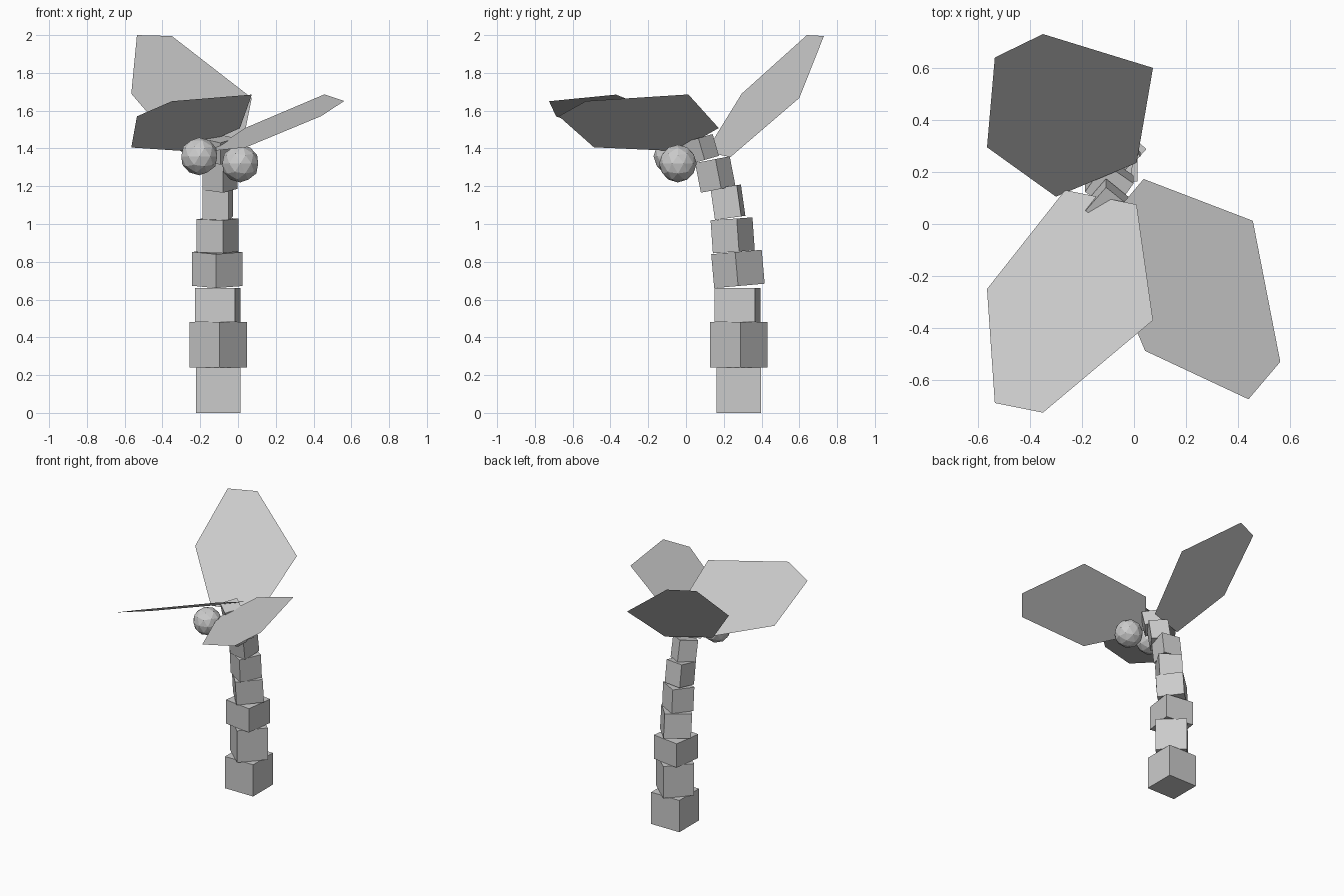
import bpy
from math import radians
from mathutils import Matrix, Vector

if "Cube" in bpy.data.objects:
    bpy.data.objects.remove(bpy.data.objects["Cube"])


def add_mesh(name, verts, faces):
    mesh = bpy.data.meshes.new(name)
    mesh.from_pydata(verts, [], faces)
    mesh.update()
    obj = bpy.data.objects.new(name, mesh)
    bpy.context.collection.objects.link(obj)
    return obj


# Trunk: twisted blocks (centre, width, height, lean, spin) curving to the front
blocks = [
    ((-0.105, 0.28, 0.12), 0.235, 0.24, 0, 0),
    ((-0.105, 0.28, 0.36), 0.216, 0.24, 0, -42),
    ((-0.107, 0.273, 0.57), 0.214, 0.18, 0, -8),
    ((-0.110, 0.275, 0.762), 0.190, 0.18, 5, -48),
    ((-0.108, 0.247, 0.940), 0.162, 0.175, 4, -31),
    ((-0.108, 0.222, 1.115), 0.142, 0.167, 8, -9),
    ((-0.095, 0.155, 1.262), 0.134, 0.160, 11, -35),
    ((-0.100, 0.075, 1.395), 0.122, 0.120, 16, -40),
]
for i, (pos, width, height, lean, spin) in enumerate(blocks):
    bpy.ops.mesh.primitive_cube_add(size=1)
    block = bpy.context.object
    block.name = f"trunk_block_{i + 1}"
    block.matrix_world = (Matrix.Translation(pos)
                          @ Matrix.Rotation(radians(lean), 4, 'X')
                          @ Matrix.Rotation(radians(spin), 4, 'Z')
                          @ Matrix.Diagonal((width, width, height, 1)))

# Coconuts: two low-poly balls under the leaves
for i, pos in enumerate([(-0.205, -0.072, 1.358), (0.012, -0.043, 1.32)]):
    bpy.ops.mesh.primitive_ico_sphere_add(subdivisions=2, radius=0.1, location=pos)
    bpy.context.object.name = f"coconut_{i + 1}"

# Leaves: flat six-sided sheets; the right one is the front one turned
back_leaf = [(-0.535, 0.64, 2.0), (-0.35, 0.73, 1.995), (0.073, 0.60, 1.667),
             (0.01, 0.235, 1.354), (-0.30, 0.105, 1.382), (-0.565, 0.295, 1.69)]
front_leaf = [(-0.535, -0.688, 1.57), (-0.35, -0.725, 1.65), (0.073, -0.37, 1.685),
              (0.01, 0.075, 1.507), (-0.265, 0.13, 1.385), (-0.565, -0.25, 1.405)]
turn = Matrix.Rotation(radians(61), 4, 'Z')
pivot = Vector(front_leaf[3])
shift = Vector((0.037, 0.173, 1.508))
right_leaf = [turn @ (Vector(v) - pivot) + shift for v in front_leaf]

add_mesh("back_leaf", back_leaf, [range(6)])
add_mesh("front_leaf", front_leaf, [range(6)])
add_mesh("right_leaf", right_leaf, [range(6)])
